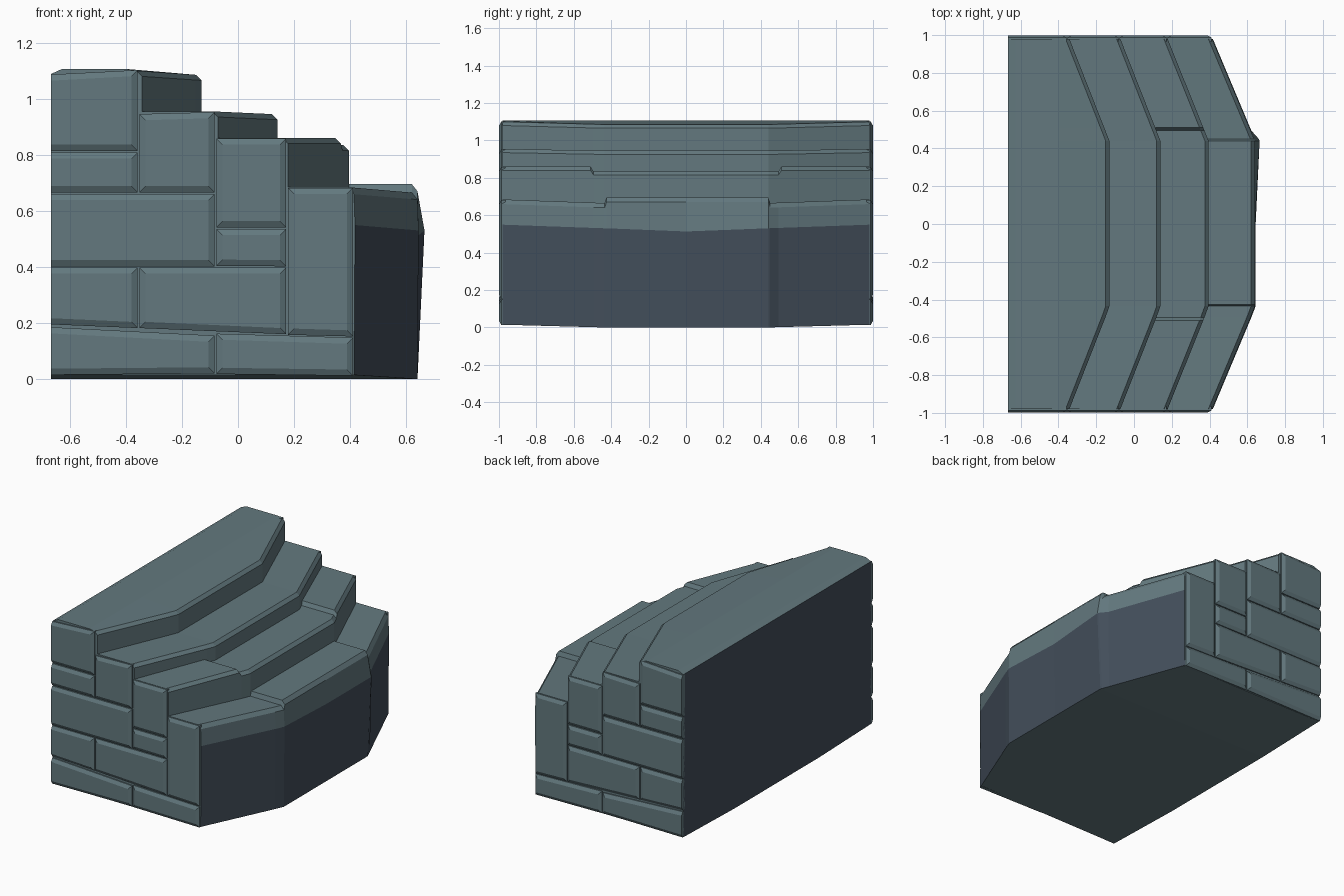
import bpy, bmesh

if "Cube" in bpy.data.objects:
    bpy.data.objects.remove(bpy.data.objects["Cube"])


def material(name, rgb):
    m = bpy.data.materials.new(name)
    m.diffuse_color = (*rgb, 1)
    m.use_nodes = True
    m.node_tree.nodes["Principled BSDF"].inputs["Base Color"].default_value = m.diffuse_color
    return m


STONE = material("grey_teal_stone", (0.125, 0.19, 0.21))
DARK = material("dark_blue_grey_stone", (0.056, 0.077, 0.104))
BACK = -0.667


def make_object(name, verts, faces, mats, indices=None):
    mesh = bpy.data.meshes.new(name)
    mesh.from_pydata(verts, [], faces)
    for m in mats:
        mesh.materials.append(m)
    if indices:
        for p, i in zip(mesh.polygons, indices):
            p.material_index = i
    bm = bmesh.new()
    bm.from_mesh(mesh)
    bmesh.ops.recalc_face_normals(bm, faces=bm.faces)
    bm.to_mesh(mesh)
    bm.free()
    ob = bpy.data.objects.new(name, mesh)
    bpy.context.collection.objects.link(ob)
    return ob


def lerp(a, b, t):
    return a + (b - a) * t


# stair cross-section at depth y: four treads with chamfered noses
def section(y):
    k = min(1, (1 - abs(y)) / 0.56)
    c = 0.02
    x1, x2, x3 = lerp(-0.35, -0.13, k), lerp(-0.08, 0.14, k), lerp(0.17, 0.395, k)
    x4 = lerp(0.405, 0.64, k)
    z1, z2 = lerp(1.10, 1.085, k), lerp(0.955, 0.945, k)
    z3 = 0.835 if abs(y) < 0.5 else 0.86
    z4 = 0.695 if -0.43 < y < 0.445 else lerp(0.685, 0.665, k)
    zb = lerp(0.015, 0.0, k)
    bulge = 0.025 if 0.4 < y < 0.46 else 0.004
    split = lerp(0.55, 0.53, k) if abs(y) > 0.1 else 0.513
    return [(BACK, zb), (BACK, 1.088), (BACK + 0.04, 1.106), (-0.40, 1.106),
            (x1 - c, z1), (x1, z1 - c), (x1, z2),
            (x2 - c, z2), (x2, z2 - c), (x2, z3),
            (x3 - c, z3), (x3, z3 - c), (x3, z4),
            (x4 - c, z4), (x4, z4 - 0.025), (x4 + bulge, split), (x4, zb)]


# stair body: sections lofted front to back
stations = [-0.98, -0.51, -0.495, -0.435, -0.425, 0,
            0.44, 0.45, 0.495, 0.51, 0.98]
verts, faces, idx = [], [], []
for y in stations:
    verts += [(x, y, z) for x, z in section(y)]
n = len(section(0))
for s in range(len(stations) - 1):
    for i in range(n):
        j = (i + 1) % n
        faces.append((s * n + i, s * n + j, (s + 1) * n + j, (s + 1) * n + i))
        idx.append(1 if i in (0, n - 2) else 0)   # back wall, lower outer wall
last = (len(stations) - 1) * n
faces += [tuple(range(n)), tuple(range(last, last + n))]
idx += [0, 0]
make_object("stair_body", verts, faces, [STONE, DARK], idx)

# end bricks: x0, x1, bottom left/right, top left/right
BRICKS = [
    (BACK, -0.083, 0.015, 0.02, 0.185, 0.155),
    (-0.077, 0.41, 0.018, 0.012, 0.162, 0.148),
    (BACK, -0.358, 0.195, 0.182, 0.398, 0.398),
    (-0.352, 0.172, 0.182, 0.16, 0.398, 0.398),
    (BACK, -0.083, 0.402, 0.402, 0.66, 0.66),
    (-0.077, 0.172, 0.404, 0.402, 0.535, 0.535),
    (0.178, 0.41, 0.158, 0.152, 0.682, 0.682),
    (-0.077, 0.172, 0.541, 0.541, 0.858, 0.858),
    (-0.352, -0.083, 0.666, 0.666, 0.945, 0.952),
    (BACK, -0.358, 0.666, 0.666, 0.808, 0.808),
    (BACK, -0.358, 0.814, 0.814, 1.086, 1.102),
]


def brick(name, b, side):
    x0, x1, b0, b1, t0, t1 = b
    d = 0.022
    l = 0 if x0 == BACK else d          # flush with the back wall
    rim = [(x0, b0), (x1, b1), (x1, t1), (x0, t0)]
    face = [(x0 + l, b0 + d), (x1 - d, b1 + d), (x1 - d, t1 - d), (x0 + l, t0 - d)]
    vs = []
    for depth, loop in ((0.965, rim), (0.987, rim), (0.999, face)):
        vs += [(x, side * depth, z) for x, z in loop]
    fs = [(0, 1, 2, 3), (8, 9, 10, 11)]
    for r in (0, 4):
        for i in range(4):
            j = (i + 1) % 4
            fs.append((r + i, r + j, r + 4 + j, r + 4 + i))
    make_object(name, vs, fs, [STONE])


for side, label in ((-1, "front"), (1, "rear")):
    for i, b in enumerate(BRICKS):
        brick(f"{label}_end_brick_{i + 1}", b, side)
